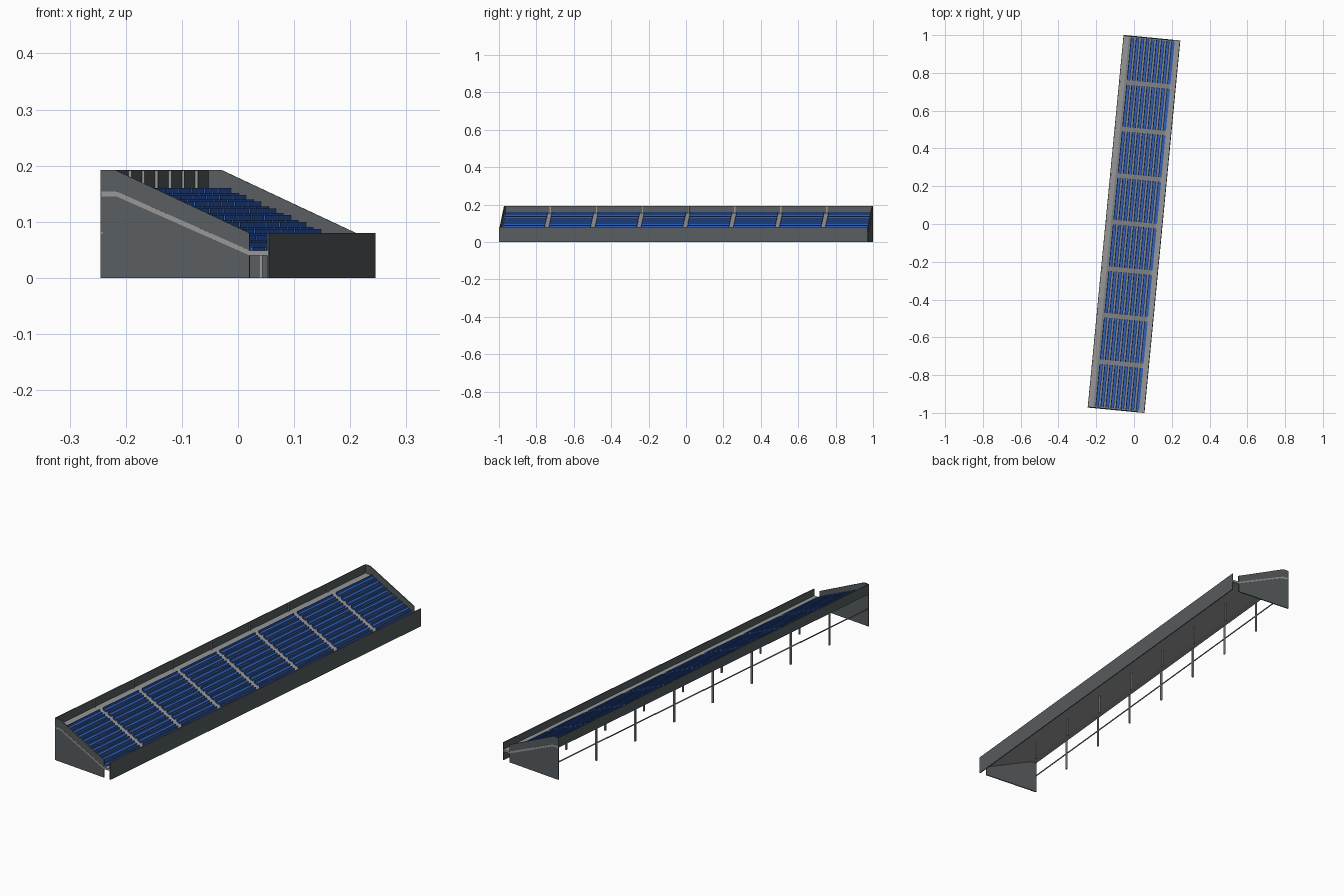
import bpy, bmesh, math
from mathutils import Matrix

cube = bpy.data.objects.get("Cube")
if cube:
    bpy.data.objects.remove(cube, do_unlink=True)

TURN = Matrix.Rotation(math.radians(-5.5), 4, 'Z')
HALF_W, HALF_L = 0.151, 0.99
BAYS, ROWS = 8, 9
BAY = 2 * HALF_L / BAYS
AISLE = 0.024


def material(name, rgb):
    m = bpy.data.materials.new(name)
    m.use_nodes = True
    m.diffuse_color = (*rgb, 1)
    m.node_tree.nodes["Principled BSDF"].inputs["Base Color"].default_value = (*rgb, 1)
    return m


concrete = material("light concrete", (0.31, 0.31, 0.31))
cladding = material("dark grey cladding", (0.1, 0.112, 0.118))
blue = material("seat blue", (0.03, 0.115, 0.48))


def finish(name, bm, mat):
    bmesh.ops.recalc_face_normals(bm, faces=bm.faces)
    mesh = bpy.data.meshes.new(name)
    bm.to_mesh(mesh)
    bm.free()
    mesh.materials.append(mat)
    ob = bpy.data.objects.new(name, mesh)
    ob.matrix_world = TURN
    bpy.context.collection.objects.link(ob)
    return ob


def add_box(bm, x0, x1, y0, y1, z0, z1):
    size = Matrix.Diagonal((x1 - x0, y1 - y0, z1 - z0, 1))
    place = Matrix.Translation(((x0 + x1) / 2, (y0 + y1) / 2, (z0 + z1) / 2))
    bmesh.ops.create_cube(bm, size=1, matrix=place @ size)


def boxes(name, mat, items):
    bm = bmesh.new()
    for item in items:
        add_box(bm, *item)
    return finish(name, bm, mat)


def extrude_profile(name, mat, points, y0, y1):
    bm = bmesh.new()
    face = bm.faces.new([bm.verts.new((x, y0, z)) for x, z in points])
    moved = bmesh.ops.extrude_face_region(bm, geom=[face])["geom"]
    bmesh.ops.translate(bm, vec=(0, y1 - y0, 0),
                        verts=[v for v in moved if isinstance(v, bmesh.types.BMVert)])
    return finish(name, bm, mat)


# Sloping deck with a back ledge and a front walkway; its edge shows on the end walls
top = [(-HALF_W + 0.002, 0.154), (-0.122, 0.154), (0.116, 0.049), (HALF_W - 0.002, 0.049)]
bottom = [(x, z - 0.009) for x, z in reversed(top)]
extrude_profile("deck", concrete, top + bottom, -HALF_L - 0.0008, HALF_L + 0.0008)

# End walls
wall = [(-HALF_W, 0), (0.116, 0), (0.116, 0.08), (-0.124, 0.192), (-HALF_W, 0.192)]
extrude_profile("front_end_wall", cladding, wall, -HALF_L, -HALF_L + 0.005)
extrude_profile("back_end_wall", cladding, wall, HALF_L - 0.005, HALF_L)

# Long parapets
boxes("lower_parapet", cladding, [(HALF_W - 0.004, HALF_W, -HALF_L, HALF_L, 0, 0.08)])
boxes("upper_parapet", cladding, [(-HALF_W, -HALF_W + 0.003, -HALF_L, HALF_L, 0.147, 0.192)])

# Seat rows split by aisles, each with a backrest and a low seat in front of it
backrests, seats = [], []
for row in range(ROWS):
    x = -0.107 + 0.0268 * row
    z = 0.16 - 0.0121 * row
    for bay in range(BAYS):
        start = -HALF_L + BAY * bay
        end = start + BAY
        y0 = start + (AISLE / 2 if bay else 0.009)
        y1 = end - (AISLE / 2 if bay < BAYS - 1 else 0.009)
        backrests.append((x - 0.004, x, y0, y1, z - 0.0135, z))
        seats.append((x, x + 0.014, y0, y1, z - 0.0165, z - 0.0085))
boxes("seat_backrests", blue, backrests)
boxes("seat_benches", blue, seats)

# Two rows of columns at the bay lines, and a rail along the back
bay_lines = [-HALF_L + BAY * i for i in range(1, BAYS)]
boxes("rear_columns", concrete,
      [(-HALF_W + 0.001, -HALF_W + 0.008, y - 0.0035, y + 0.0035, 0, 0.191) for y in bay_lines])
boxes("middle_columns", concrete,
      [(0.014, 0.02, y - 0.0035, y + 0.0035, 0, 0.084) for y in bay_lines])
boxes("rear_rail", concrete,
      [(-HALF_W + 0.001, -HALF_W + 0.005, -HALF_L, HALF_L, 0.078, 0.082)])
